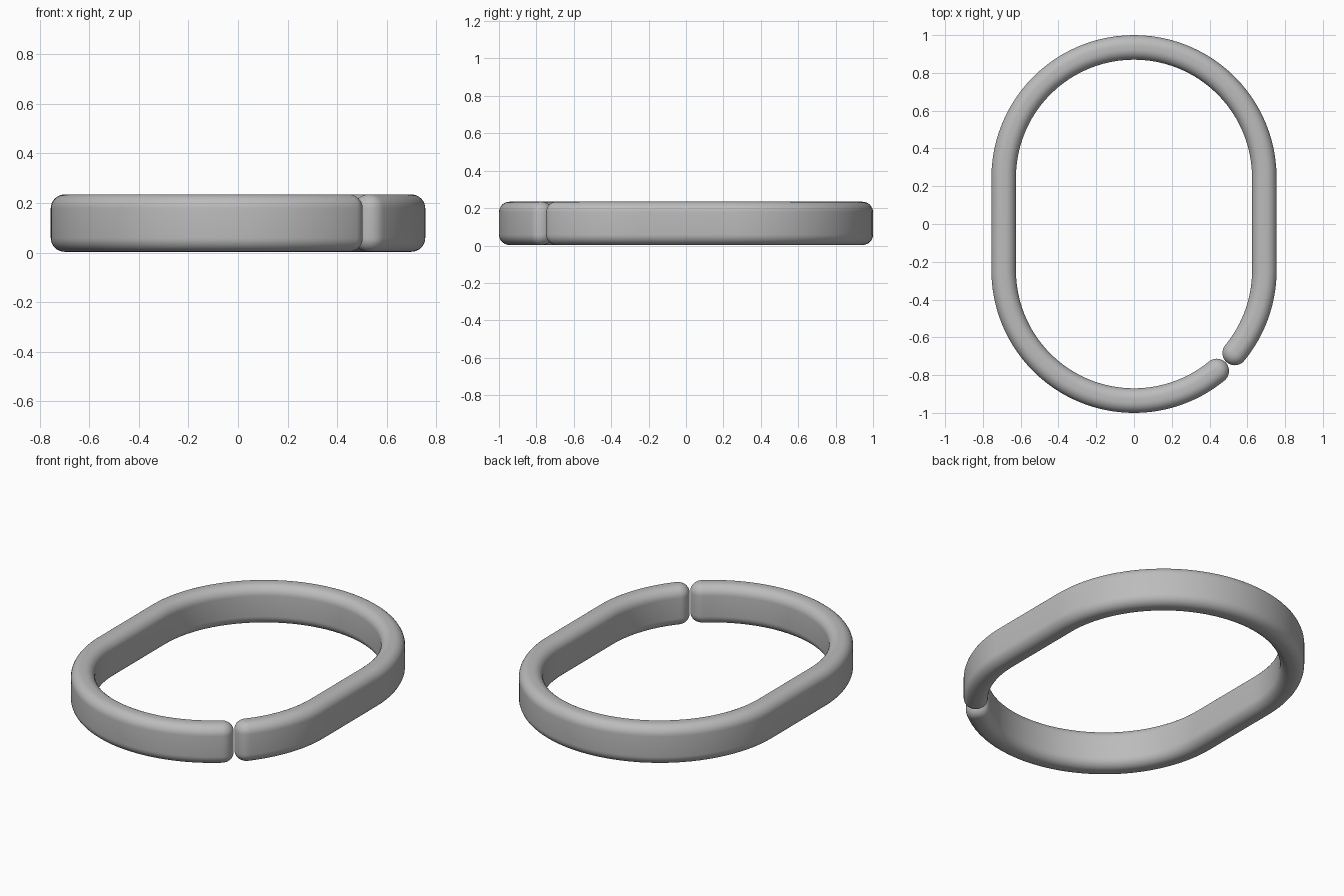
import bpy, bmesh
from math import sin, cos, pi, radians
from mathutils import Vector

cube = bpy.data.objects.get("Cube")
if cube:
    bpy.data.objects.remove(cube, do_unlink=True)

RADIUS, CENTRE_Y = 0.69, 0.245      # centreline of the band
HALF_W, BOTTOM, TOP, ROUND = 0.065, 0.003, 0.234, 0.056
STEPS, CAP_STEPS = 48, 10

grey = bpy.data.materials.new("plain grey")
grey.use_nodes = True
colour = (0.5, 0.5, 0.5, 1)
grey.diffuse_color = colour
grey.node_tree.nodes["Principled BSDF"].inputs["Base Color"].default_value = colour


# Rounded rectangular cross-section as (sideways, height) pairs
def cross_section(n=8):
    points = []
    corners = [(1, TOP - ROUND), (-1, TOP - ROUND), (-1, BOTTOM + ROUND), (1, BOTTOM + ROUND)]
    for quarter, (side, z) in enumerate(corners):
        for i in range(n + 1):
            a = (quarter + i / n) * pi / 2
            points.append((side * (HALF_W - ROUND) + ROUND * cos(a), z + ROUND * sin(a)))
    return points


# Centreline samples: position, outward direction, travel direction
def arc(centre_y, start, end):
    for i in range(STEPS + 1):
        a = radians(start + (end - start) * i / STEPS)
        out = Vector((cos(a), sin(a), 0))
        yield Vector((0, centre_y, 0)) + out * RADIUS, out, Vector((-out.y, out.x, 0))


path = [*arc(-CENTRE_Y, -39.4, 0), *arc(CENTRE_Y, 0, 180), *arc(-CENTRE_Y, 180, 309.4)]
section = cross_section()
bm = bmesh.new()


def add_ring(sample, turn=0, sign=1):
    pos, out, along = sample
    return [bm.verts.new(pos + out * u * cos(turn) + along * sign * abs(u) * sin(turn)
                         + Vector((0, 0, z))) for u, z in section]


# Rounded start, swept band, rounded end
turns = [i / CAP_STEPS * pi / 2 for i in range(1, CAP_STEPS + 1)]
rings = [add_ring(path[0], t, -1) for t in reversed(turns)]
rings += [add_ring(s) for s in path]
rings += [add_ring(path[-1], t, 1) for t in turns]
for a, b in zip(rings, rings[1:]):
    for i in range(len(section)):
        j = (i + 1) % len(section)
        bm.faces.new((a[i], a[j], b[j], b[i]))
bmesh.ops.remove_doubles(bm, verts=bm.verts[:], dist=0.0001)
bmesh.ops.recalc_face_normals(bm, faces=bm.faces[:])

mesh = bpy.data.meshes.new("split_ring")
bm.to_mesh(mesh)
bm.free()
mesh.materials.append(grey)
ring = bpy.data.objects.new("split_ring", mesh)
bpy.context.collection.objects.link(ring)
for poly in mesh.polygons:
    poly.use_smooth = True
